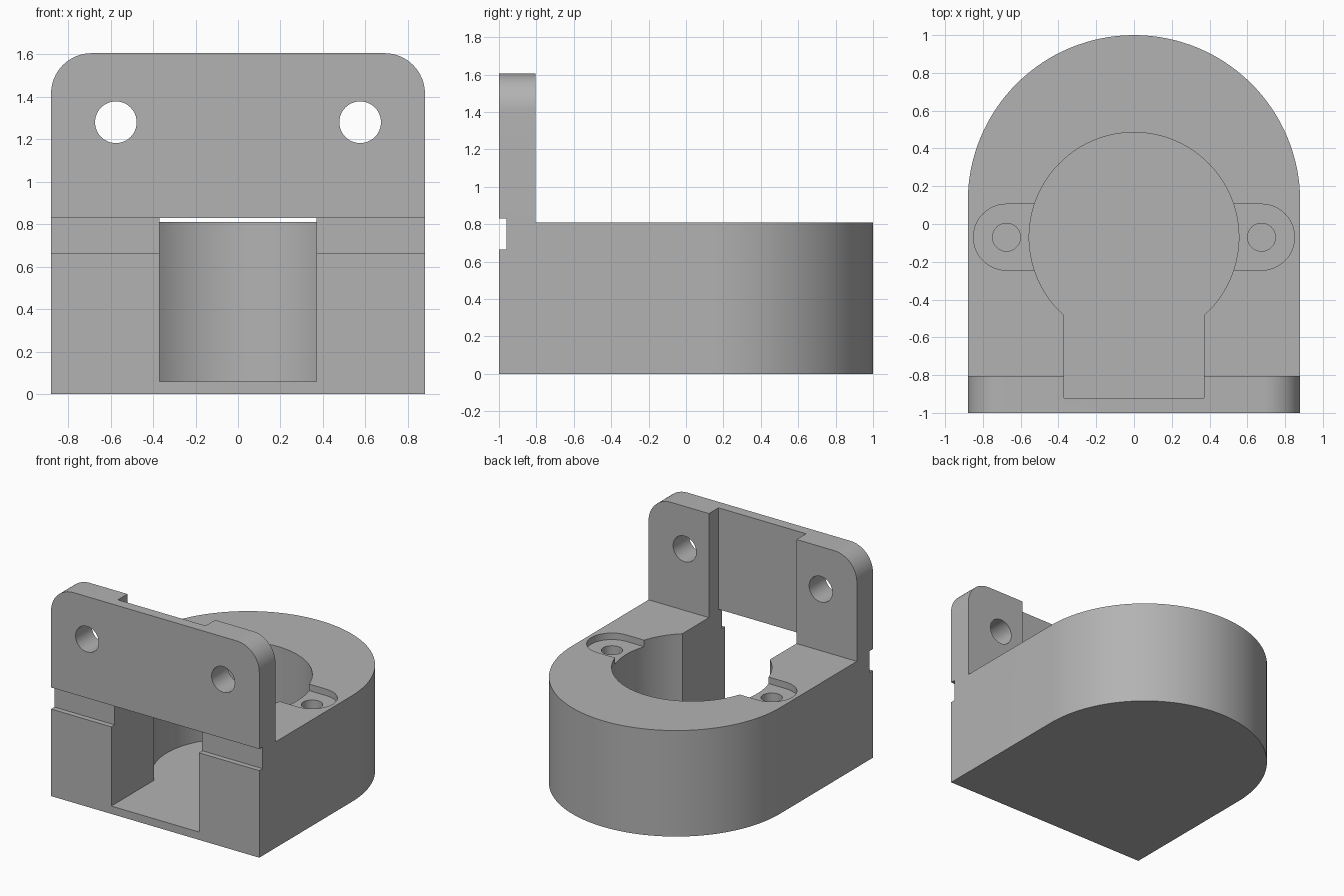
import bpy, bmesh
from math import sin, cos, acos, pi

if "Cube" in bpy.data.objects:
    bpy.data.objects.remove(bpy.data.objects["Cube"], do_unlink=True)

W, FRONT, DECK, TOP, CORNER = 0.88, -1.0, 0.81, 1.605, 0.19
PLATE_BACK, FLOOR, LINTEL = -0.805, 0.06, 0.83
POCKET_Y, POCKET_R, SLOT = -0.07, 0.555, 0.37

grey = bpy.data.materials.new("plain grey")
grey.use_nodes = True
colour = (0.45, 0.45, 0.45, 1)
grey.diffuse_color = colour
grey.node_tree.nodes["Principled BSDF"].inputs["Base Color"].default_value = colour


def arc(cx, cy, r, start, end, n):
    return [(cx + r * cos(start + (end - start) * i / n),
             cy + r * sin(start + (end - start) * i / n)) for i in range(n + 1)]


def circle(cx, cy, r, n):
    return arc(cx, cy, r, 0, 2 * pi, n)[:-1]


def rect(x0, x1, y0, y1):
    return [(x0, y0), (x1, y0), (x1, y1), (x0, y1)]


def mirrored(outline, side):
    return [(side * a, b) for a, b in outline]


def prism(name, outline, low, high, along_y=False):
    """Closed solid with the outline swept upwards, or from front to back."""
    bm = bmesh.new()
    ends = [[bm.verts.new((a, d, b) if along_y else (a, b, d)) for a, b in outline]
            for d in (low, high)]
    for ring in ends:
        bm.faces.new(ring)
    for i in range(len(outline)):
        bm.faces.new((ends[0][i - 1], ends[0][i], ends[1][i], ends[1][i - 1]))
    bmesh.ops.recalc_face_normals(bm, faces=bm.faces[:])
    mesh = bpy.data.meshes.new(name)
    bm.to_mesh(mesh)
    bm.free()
    mesh.materials.append(grey)
    obj = bpy.data.objects.new(name, mesh)
    bpy.context.scene.collection.objects.link(obj)
    return obj


def cut(target, cutter):
    """Subtract a helper solid, then discard it."""
    mod = target.modifiers.new("cut", 'BOOLEAN')
    mod.operation, mod.solver, mod.object = 'DIFFERENCE', 'EXACT', cutter
    bpy.context.view_layer.objects.active = target
    bpy.ops.object.modifier_apply(modifier=mod.name)
    bpy.data.objects.remove(cutter, do_unlink=True)


# Round-backed block, cut down to leave the upright front plate
outline = [(-W, FRONT), (W, FRONT)] + arc(0, 1 - W, W, 0, pi, 64)
body = prism("bracket_body", outline, 0, TOP)
cut(body, prism("upper_space", rect(-2, 2, PLATE_BACK, 2), DECK, 2))

# Round pocket open to the front, and recess in the back of the plate
a = -acos(SLOT / POCKET_R)
keyhole = arc(0, POCKET_Y, POCKET_R, a, pi - a, 72) + [(-SLOT, -1.2), (SLOT, -1.2)]
cut(body, prism("pocket", keyhole, FLOOR, LINTEL))
cut(body, prism("plate_recess", rect(-SLOT, SLOT, -0.92, -0.7), 0.7, 2))

# Shallow groove across the front
cut(body, prism("front_groove", rect(-2, 2, 0.665, LINTEL), -1.2, -0.96, True))

# Rounded plate corners, plate holes, ear recesses and screw holes on both sides
corner = arc(W - CORNER, TOP - CORNER, CORNER, 0, pi / 2, 16)
corner += [(W - CORNER, 2), (2, 2), (2, TOP - CORNER)]
ear = arc(0.675, POCKET_Y, 0.175, -pi / 2, pi / 2, 24)
ear += [(0.4, POCKET_Y + 0.175), (0.4, POCKET_Y - 0.175)]
for side in (-1, 1):
    cut(body, prism("corner_cut", mirrored(corner, side), -1.2, -0.6, True))
    cut(body, prism("plate_hole", circle(side * 0.575, 1.28, 0.098, 48), -1.2, -0.6, True))
    cut(body, prism("ear_recess", mirrored(ear, side), DECK - 0.05, 1))
    cut(body, prism("screw_hole", circle(side * 0.675, POCKET_Y, 0.074, 32), 0.4, 1))

bpy.ops.object.select_all(action='DESELECT')
body.select_set(True)
bpy.context.view_layer.objects.active = body
bpy.ops.object.shade_smooth_by_angle(angle=pi / 6)
